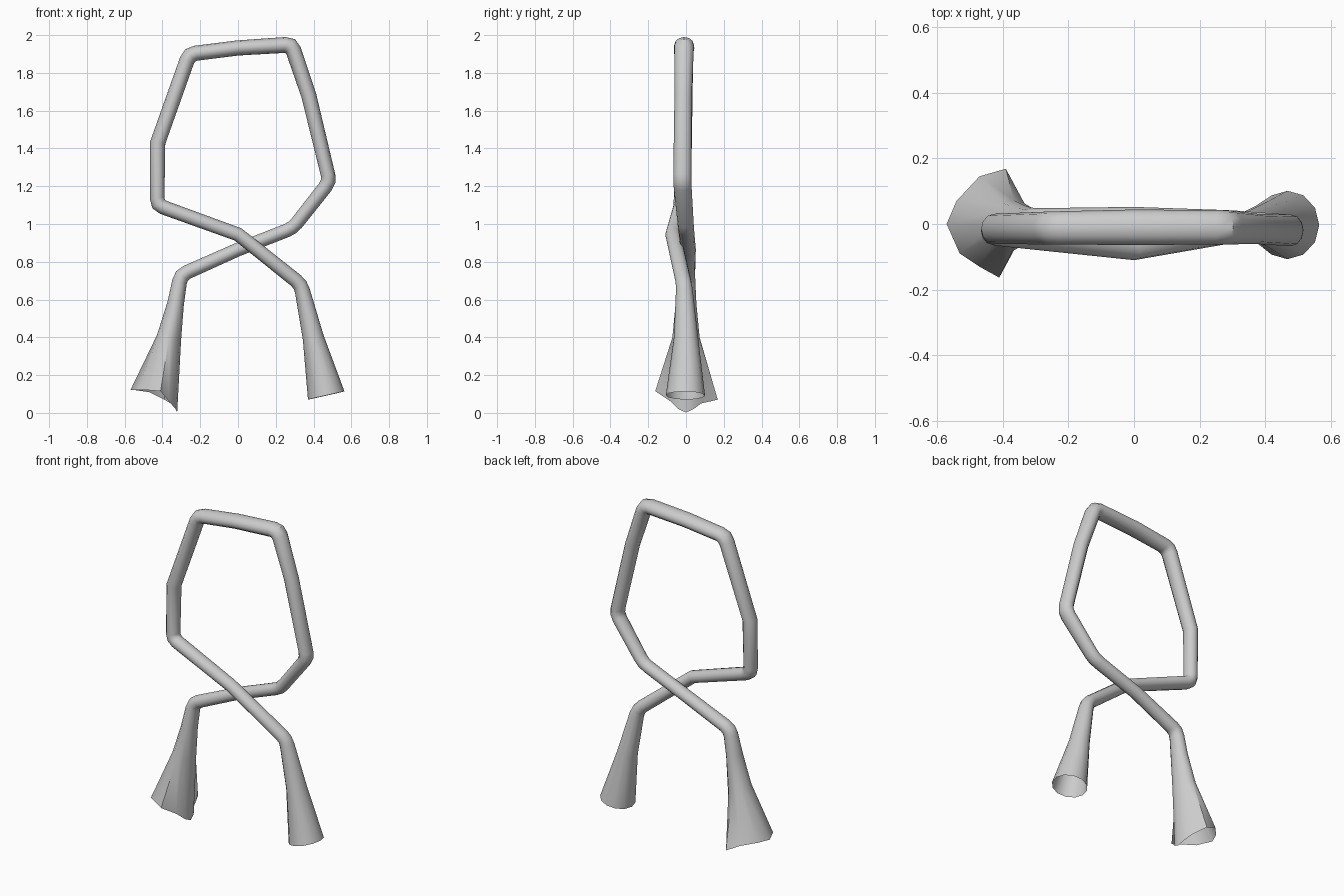
import bpy, bmesh, math
from mathutils import Vector

if "Cube" in bpy.data.objects:
    bpy.data.objects.remove(bpy.data.objects["Cube"])

SIDES = 12
Y = Vector((0, 1, 0))

# Centre line of the cloth tube: x, y, z, in-plane radius, depth radius
path = [
    (-0.365, 0.00, 0.40, 0.065, 0.072),
    (-0.330, 0.00, 0.58, 0.044, 0.055),
    (-0.303, 0.005, 0.73, 0.038, 0.043),
    (0.00, 0.012, 0.865, 0.036, 0.040),
    (0.290, 0.00, 0.978, 0.036, 0.042),
    (0.485, -0.02, 1.225, 0.038, 0.048),
    (0.375, -0.015, 1.68, 0.040, 0.046),
    (0.283, -0.010, 1.950, 0.042, 0.052),
    (0.00, -0.010, 1.932, 0.040, 0.054),
    (-0.258, -0.012, 1.900, 0.040, 0.050),
    (-0.425, -0.015, 1.43, 0.040, 0.046),
    (-0.428, -0.020, 1.10, 0.038, 0.045),
    (0.00, -0.070, 0.945, 0.036, 0.040),
    (0.333, -0.010, 0.68, 0.038, 0.042),
    (0.398, 0.00, 0.40, 0.056, 0.064),
    (0.467, -0.003, 0.092, 0.099, 0.104),
]

# Ragged hem of the left flared end
left_hem = [
    (-.57, 0, .12), (-.54, .07, .12), (-.47, .145, .11), (-.39, .168, .07),
    (-.355, .08, .05), (-.33, .04, .02), (-.322, 0, .002), (-.33, -.04, .02),
    (-.365, -.08, .06), (-.41, -.163, .115), (-.47, -.13, .12), (-.53, -.09, .12),
]


def round_corners(points, reach=0.035):
    """Replace every sharp bend by three points on a small curve."""
    out = [points[0]]
    for a, b, c in zip(points, points[1:], points[2:]):
        d0, d1 = (b - a).xyz, (c - b).xyz
        d0, d1 = Vector(d0[:3]), Vector(d1[:3])
        if d0.angle(d1) < math.radians(30):
            out.append(b)
            continue
        p = b.lerp(a, reach / d0.length)
        q = b.lerp(c, reach / d1.length)
        out += [p, p * 0.25 + b * 0.5 + q * 0.25, q]
    return out + [points[-1]]


class Pt(tuple):
    """Small 5-value vector: position plus two radii."""
    def __add__(s, o): return Pt(a + b for a, b in zip(s, o))
    def __sub__(s, o): return Pt(a - b for a, b in zip(s, o))
    def __mul__(s, f): return Pt(a * f for a in s)
    def lerp(s, o, f): return s * (1 - f) + o * f
    @property
    def xyz(s): return Vector(s[:3])


pts = round_corners([Pt(p) for p in path])
bm = bmesh.new()
rings = [[bm.verts.new(p) for p in left_hem]]

# Mitred cross-section rings along the path
for i, p in enumerate(pts):
    t_in = (p - pts[i - 1]).xyz.normalized() if i else (pts[1] - p).xyz.normalized()
    t_out = (pts[i + 1] - p).xyz.normalized() if i + 1 < len(pts) else t_in
    t = (t_in + t_out).normalized()
    u = t.cross(Y).normalized()
    v = u.cross(t).normalized()
    miter = 1 / max(0.7, t.dot(t_in))
    ring = []
    for k in range(SIDES):
        a = math.tau * k / SIDES
        ring.append(bm.verts.new(
            p.xyz + u * (p[3] * miter * math.cos(a)) + v * (p[4] * math.sin(a))))
    rings.append(ring)

for r0, r1 in zip(rings, rings[1:]):
    for k in range(SIDES):
        n = (k + 1) % SIDES
        bm.faces.new((r0[k], r0[n], r1[n], r1[k]))
bmesh.ops.recalc_face_normals(bm, faces=bm.faces)

mesh = bpy.data.meshes.new("looped_scarf")
bm.to_mesh(mesh)
bm.free()
scarf = bpy.data.objects.new("looped_scarf", mesh)
bpy.context.collection.objects.link(scarf)
bpy.context.view_layer.objects.active = scarf
scarf.select_set(True)
bpy.ops.object.shade_smooth_by_angle(angle=math.radians(40))
